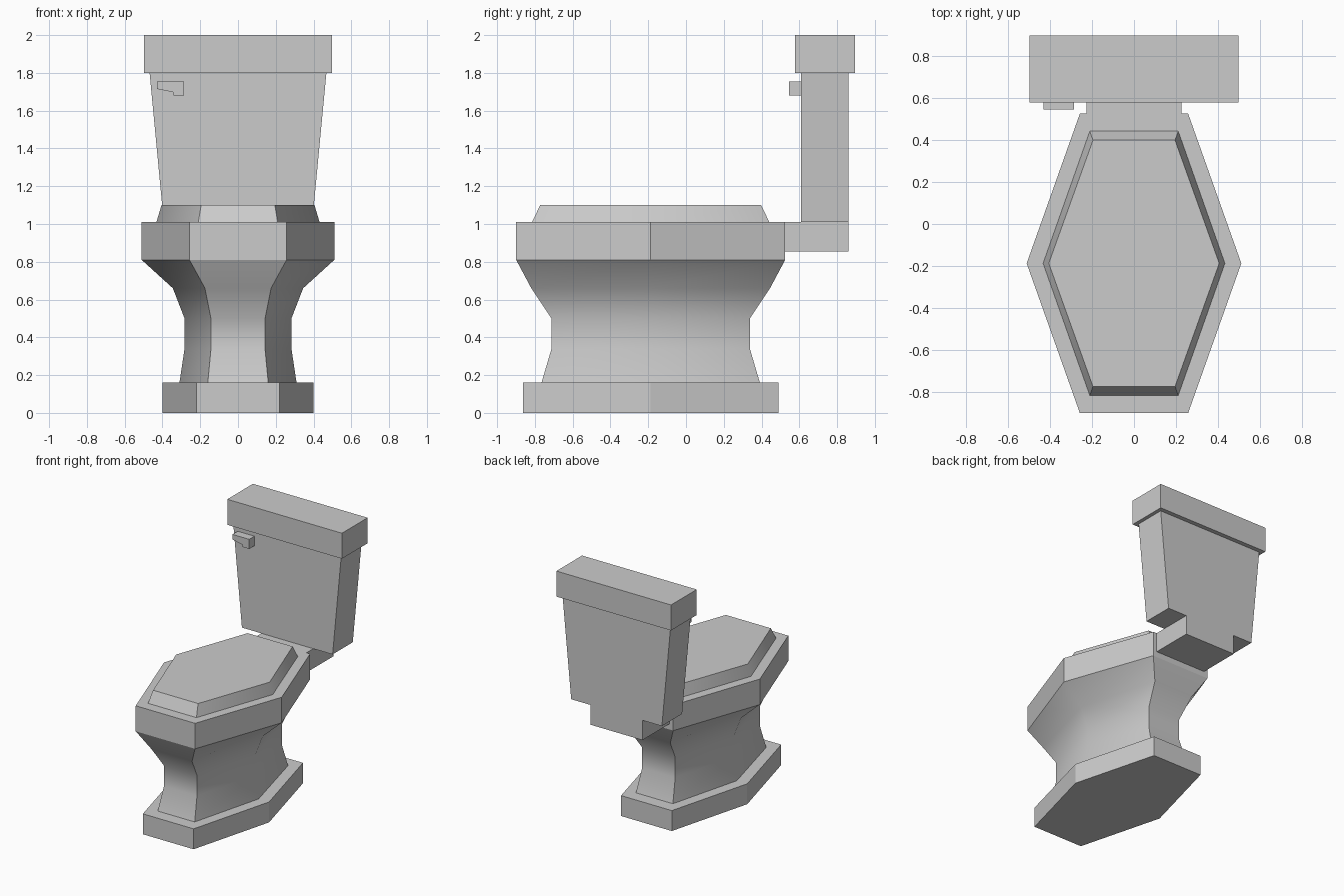
import bpy, bmesh, math

if "Cube" in bpy.data.objects:
    bpy.data.objects.remove(bpy.data.objects["Cube"])

ceramic = bpy.data.materials.new("ceramic_grey")
ceramic.diffuse_color = (0.6, 0.6, 0.6, 1)
ceramic.use_nodes = True
ceramic.node_tree.nodes["Principled BSDF"].inputs["Base Color"].default_value = ceramic.diffuse_color
BOWL_Y = -0.187


def loft(name, rings, smooth_angle=None):
    """Skin a stack of equal-length point rings and cap both ends."""
    bm = bmesh.new()
    loops = [[bm.verts.new(p) for p in ring] for ring in rings]
    n = len(loops[0])
    for a, b in zip(loops, loops[1:]):
        for i in range(n):
            j = (i + 1) % n
            bm.faces.new((a[i], a[j], b[j], b[i]))
    bm.faces.new(loops[0][::-1])
    bm.faces.new(loops[-1])
    bmesh.ops.recalc_face_normals(bm, faces=bm.faces)
    mesh = bpy.data.meshes.new(name)
    bm.to_mesh(mesh)
    bm.free()
    mesh.materials.append(ceramic)
    obj = bpy.data.objects.new(name, mesh)
    bpy.context.collection.objects.link(obj)
    if smooth_angle:
        bpy.ops.object.select_all(action='DESELECT')
        obj.select_set(True)
        bpy.context.view_layer.objects.active = obj
        bpy.ops.object.shade_smooth_by_angle(angle=math.radians(smooth_angle))
    return obj


def hexagon(z, half_width, flat, half_length):
    """Long hexagon with flat front and back ends."""
    w, f, l = half_width, flat, half_length
    return [(x, BOWL_Y + y, z) for x, y in
            ((-f, -l), (f, -l), (w, 0), (f, l), (-f, l), (-w, 0))]


def rect(z, half_width, y0, y1):
    w = half_width
    return [(-w, y0, z), (w, y0, z), (w, y1, z), (-w, y1, z)]


# Floor plinth, flared pedestal, rim and seat lid
loft("base", [hexagon(0, 0.40, 0.22, 0.677), hexagon(0.16, 0.40, 0.22, 0.677)])
loft("pedestal", [hexagon(0.16, 0.31, 0.16, 0.578),
                  hexagon(0.34, 0.283, 0.143, 0.525),
                  hexagon(0.50, 0.283, 0.143, 0.525),
                  hexagon(0.66, 0.345, 0.175, 0.632),
                  hexagon(0.81, 0.51, 0.257, 0.712)], 45)
loft("rim", [hexagon(0.81, 0.51, 0.257, 0.712), hexagon(1.01, 0.51, 0.257, 0.712)])
loft("seat_lid", [hexagon(1.01, 0.432, 0.21, 0.628),
                  hexagon(1.10, 0.405, 0.195, 0.585)], 62)

# Shelf joining the bowl to the tank
loft("tank_shelf", [rect(0.855, 0.225, 0.525, 0.86), rect(1.01, 0.225, 0.525, 0.86)])

# Tapered tank and its cover
loft("tank", [rect(1.01, 0.393, 0.61, 0.86), rect(1.80, 0.468, 0.61, 0.86)])
loft("tank_cover", [rect(1.80, 0.497, 0.577, 0.895), rect(2.0, 0.497, 0.577, 0.895)])

# Flush lever, extruded from its front outline
lever = [(-0.43, 1.755), (-0.43, 1.715), (-0.345, 1.698),
         (-0.34, 1.68), (-0.285, 1.68), (-0.285, 1.755)]
loft("flush_lever", [[(x, y, z) for x, z in lever] for y in (0.545, 0.61)])
